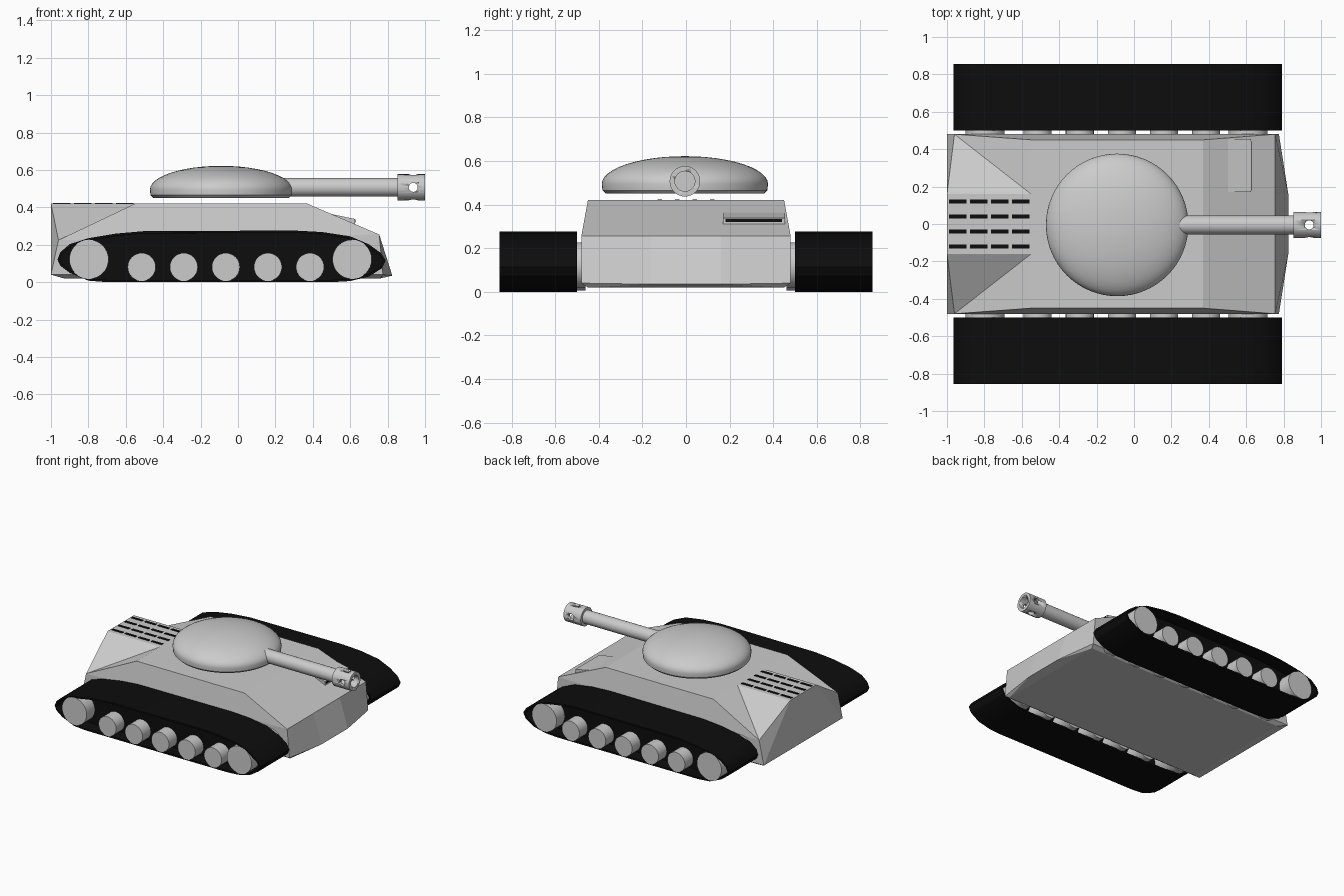
import bpy, bmesh, math
from mathutils import Matrix

if "Cube" in bpy.data.objects:
    bpy.data.objects.remove(bpy.data.objects["Cube"])


def material(name, v):
    m = bpy.data.materials.new(name)
    m.diffuse_color = (v, v, v, 1)
    m.use_nodes = True
    m.node_tree.nodes["Principled BSDF"].inputs["Base Color"].default_value = m.diffuse_color
    return m


GREY = material("light_grey", 0.6)
BLACK = material("black", 0.004)


def finish(bm, name, mat, smooth=None):
    bmesh.ops.recalc_face_normals(bm, faces=bm.faces)
    me = bpy.data.meshes.new(name)
    bm.to_mesh(me)
    bm.free()
    ob = bpy.data.objects.new(name, me)
    bpy.context.collection.objects.link(ob)
    me.materials.append(mat)
    if smooth:
        bpy.ops.object.select_all(action='DESELECT')
        ob.select_set(True)
        bpy.context.view_layer.objects.active = ob
        bpy.ops.object.shade_smooth_by_angle(angle=math.radians(smooth))
    return ob


def cylinder(name, a, b, r, axis, u, v, seg=32):
    """Cylinder from a to b along an axis; (u, v) is its centre on the other two axes."""
    bm = bmesh.new()
    bmesh.ops.create_cone(bm, cap_ends=True, segments=seg, radius1=r, radius2=r, depth=abs(b - a))
    m = (a + b) / 2
    loc = {'X': (m, u, v), 'Y': (u, m, v), 'Z': (u, v, m)}[axis]
    rot = {'X': Matrix.Rotation(math.pi / 2, 4, 'Y'),
           'Y': Matrix.Rotation(math.pi / 2, 4, 'X'), 'Z': Matrix()}[axis]
    bmesh.ops.transform(bm, matrix=Matrix.Translation(loc) @ rot, verts=bm.verts)
    return finish(bm, name, GREY, 35)


def prism(profile, y0, y1):
    """Extrude an xz profile from y0 to y1; returns bmesh and its two caps."""
    bm = bmesh.new()
    a = [bm.verts.new((x, y0, z)) for x, z in profile]
    b = [bm.verts.new((x, y1, z)) for x, z in profile]
    caps = [bm.faces.new(a), bm.faces.new(b[::-1])]
    n = len(profile)
    for i in range(n):
        j = (i + 1) % n
        bm.faces.new((a[i], b[i], b[j], a[j]))
    bmesh.ops.recalc_face_normals(bm, faces=bm.faces)
    return bm, caps


def add_box(bm, x, y, z):
    m = Matrix.Translation([(p[0] + p[1]) / 2 for p in (x, y, z)])
    s = Matrix.Diagonal([p[1] - p[0] for p in (x, y, z)] + [1])
    bmesh.ops.create_cube(bm, size=1, matrix=m @ s)


# Hull: corners of the +y half; lower case letters are the mirrored ones
pts = {'A': (-.55, .45, .42), 'B': (-.96, .48, .225), 'C': (-1, .16, .42),
       'D': (-.55, .16, .42), 'E': (.37, .45, .42), 'F': (.755, .48, .255),
       'G': (.775, .48, .04), 'H': (.825, .16, .035), 'I': (-1, .48, .04),
       'J': (-.93, .45, .02), 'K': (.76, .45, .02), 'L': (.755, .16, .255)}
bm = bmesh.new()
V = {}
for k, (x, y, z) in pts.items():
    V[k] = bm.verts.new((x, y, z))
    V[k.lower()] = bm.verts.new((x, -y, z))
for f in ("ABD", "BCD", "AEFB", "BFGI", "CBI", "IGKJ", "GHK", "FLHG"):
    bm.faces.new([V[c] for c in f])
    bm.faces.new([V[c] for c in f.lower()])
for f in ("CIic", "JKkj", "IJji", "HhkK", "LlhH", "FEeflL", "AEeadD", "DdcC"):
    bm.faces.new([V[c] for c in f])
finish(bm, "hull", GREY)

# Engine grille slits
bm = bmesh.new()
for x in (-.942, -.83, -.718, -.606):
    for y in (-.12, -.04, .04, .12):
        add_box(bm, (x - .046, x + .046), (y - .01, y + .01), (.418, .424))
finish(bm, "engine_grille_slits", BLACK)

# Driver visor and slit
bm, _ = prism([(.5, .364), (.625, .338), (.625, .3), (.5, .34)], .17, .455)
finish(bm, "driver_visor", GREY)
bm = bmesh.new()
add_box(bm, (.622, .627), (.18, .44), (.32, .334))
finish(bm, "visor_slit", BLACK)

# Tracks with sunken sides
track = [(-.965, .12), (-.95, .16), (-.9, .203), (-.8, .235), (-.65, .26), (-.5, .273),
         (.3, .276), (.45, .268), (.6, .245), (.7, .202), (.765, .155), (.79, .115),
         (.77, .075), (.7, .03), (.6, .006), (.5, 0), (-.7, 0), (-.8, .008),
         (-.9, .05), (-.95, .088)]
for side, s in (("right", -1), ("left", 1)):
    bm, caps = prism(track, s * .5, s * .855)
    rims = bmesh.ops.inset_region(bm, faces=caps, thickness=.012, use_even_offset=True)
    for f in caps:
        shift = .1 if f.calc_center_median().y < s * .6775 else -.1
        if s < 0:
            shift = -.1 if f.calc_center_median().y > -.6775 else .1
        bmesh.ops.inset_region(bm, faces=[f], thickness=0.0005)
        bmesh.ops.translate(bm, verts=f.verts, vec=(0, shift, 0))
    finish(bm, side + "_track", BLACK, 30)
    # Road wheels, then the larger end wheels
    for i in range(5):
        cylinder(f"{side}_road_wheel_{i + 1}", s * .46, s * .856, .075, 'Y', -.515 + i * .225, .081)
    cylinder(side + "_rear_wheel", s * .46, s * .856, .105, 'Y', -.797, .122)
    cylinder(side + "_front_wheel", s * .46, s * .856, .105, 'Y', .61, .122)

# Turret dome: revolved profile
prof = [(0, .45), (.362, .45), (.378, .465)]
for i in range(13):
    t = i / 12 * math.pi / 2
    prof.append((.381 * math.cos(t) if i < 12 else 0, .495 + .127 * math.sin(t)))
bm = bmesh.new()
vs = [bm.verts.new((r, 0, z)) for r, z in prof]
es = [bm.edges.new(p) for p in zip(vs, vs[1:])]
bmesh.ops.spin(bm, geom=vs + es, axis=(0, 0, 1), cent=(0, 0, 0), angle=2 * math.pi,
               steps=64, use_duplicate=False)
bmesh.ops.remove_doubles(bm, verts=bm.verts, dist=1e-4)
bmesh.ops.translate(bm, verts=bm.verts, vec=(-.09, -.005, 0))
finish(bm, "turret", GREY, 35)

# Gun barrel and drilled muzzle brake
cylinder("gun_barrel", .1, .86, .05, 'X', -.005, .507)
brake = cylinder("muzzle_brake", .853, 1, .07, 'X', -.005, .507)
cutters = [cylinder("bore_cutter", .87, 1.1, .046, 'X', -.005, .507),
           cylinder("side_port_cutter", -.2, .2, .024, 'Y', .937, .507),
           cylinder("top_port_cutter", .3, .7, .024, 'Z', .937, -.005)]
for c in cutters:
    c.hide_render = True
    mod = brake.modifiers.new("cut", 'BOOLEAN')
    mod.operation = 'DIFFERENCE'
    mod.solver = 'EXACT'
    mod.object = c
bpy.ops.object.select_all(action='DESELECT')
brake.select_set(True)
bpy.context.view_layer.objects.active = brake
for m in [m.name for m in brake.modifiers if m.type == 'BOOLEAN']:
    bpy.ops.object.modifier_apply(modifier=m)
for c in cutters:
    bpy.data.objects.remove(c)
